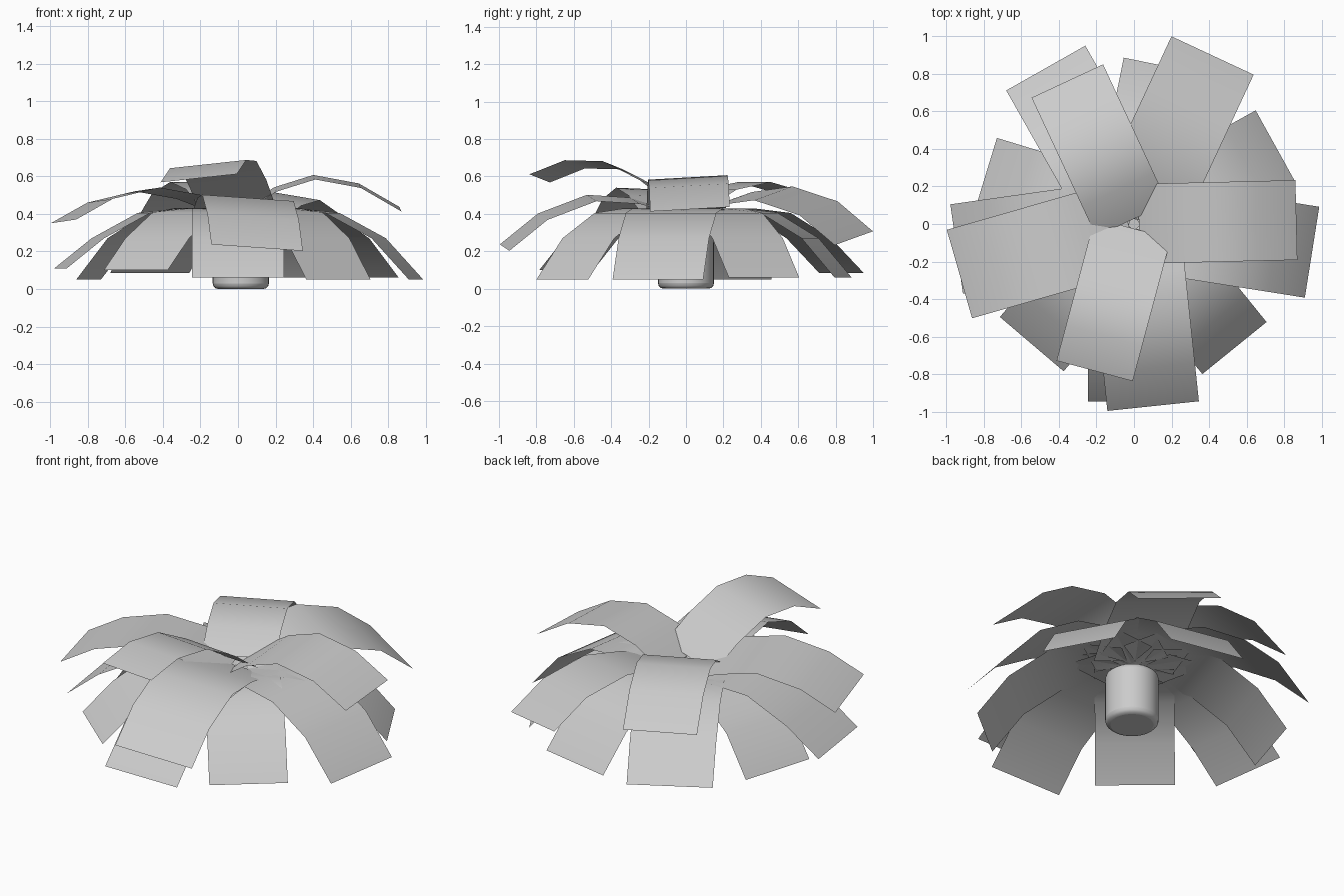
import bpy, bmesh, math
from mathutils import Vector

if "Cube" in bpy.data.objects:
    bpy.data.objects.remove(bpy.data.objects["Cube"])


def leaf(name, azimuth, reach, width, profile, tip_z, roll=0.0):
    """Arched flat strip; profile holds (fraction of reach, height), tip added last."""
    a = math.radians(azimuth)
    out = Vector((math.cos(a), math.sin(a), 0))
    side = Vector((-math.sin(a), math.cos(a), 0))
    bm = bmesh.new()
    rows = []
    for f, z in profile + [(1.0, tip_z)]:
        row = []
        for s in (-1, 1):
            p = out * (f * reach) + side * (s * width / 2)
            p.z = z + s * roll
            row.append(bm.verts.new(p))
        rows.append(row)
    for r0, r1 in zip(rows, rows[1:]):
        bm.faces.new((r0[0], r1[0], r1[1], r0[1]))
    for f in bm.faces:
        f.smooth = True
    mesh = bpy.data.meshes.new(name)
    bm.to_mesh(mesh)
    bm.free()
    ob = bpy.data.objects.new(name, mesh)
    bpy.context.collection.objects.link(ob)
    return ob


# Rounded stem base
bpy.ops.mesh.primitive_cylinder_add(vertices=32, radius=0.15, depth=0.32,
                                    location=(0.015, 0.0, 0.16))
stem = bpy.context.object
stem.name = "stem"
bev = stem.modifiers.new("bevel", 'BEVEL')
bev.width = 0.03
bev.segments = 3
bev.limit_method = 'ANGLE'
bpy.ops.object.shade_smooth_by_angle(angle=math.radians(40))

# Lower ring of drooping leaves: azimuth, reach, width, tip height
low = [(0.03, 0.38), (0.29, 0.43), (0.53, 0.405), (0.79, 0.27)]
lower = [(-90, 0.945, 0.49, 0.06), (-51, 0.85, 0.44, 0.05),
         (-9, 0.96, 0.49, 0.05), (29, 0.86, 0.43, 0.06),
         (78.5, 0.857, 0.46, 0.06), (119.5, 0.954, 0.484, 0.085),
         (163, 0.832, 0.45, 0.05), (188, 0.954, 0.48, 0.11),
         (229.6, 0.84, 0.446, 0.10)]
for i, (az, r, w, z) in enumerate(lower):
    leaf(f"lower_leaf_{i + 1}", az, r, w, low, z)

# Middle ring of three long leaves
leaf("middle_leaf_1", -84, 0.975, 0.49,
     [(0.03, 0.40), (0.28, 0.47), (0.52, 0.485), (0.79, 0.385)], 0.22, -0.017)
leaf("middle_leaf_2", 65, 0.99, 0.483,
     [(0.03, 0.40), (0.28, 0.48), (0.52, 0.51), (0.79, 0.43)], 0.27, 0.037)
leaf("middle_leaf_3", 196, 0.967, 0.49,
     [(0.03, 0.40), (0.28, 0.49), (0.52, 0.53), (0.79, 0.47)], 0.36, 0.01)

# Top ring of three raised leaves
leaf("top_leaf_1", -105, 0.81, 0.42,
     [(0.03, 0.43), (0.25, 0.56), (0.50, 0.66), (0.76, 0.665)], 0.59, 0.022)
leaf("top_leaf_2", 1.4, 0.865, 0.425,
     [(0.03, 0.42), (0.23, 0.53), (0.47, 0.595), (0.75, 0.55)], 0.425, 0.012)
leaf("top_leaf_3", 115, 0.84, 0.42,
     [(0.03, 0.43), (0.24, 0.53), (0.48, 0.57), (0.75, 0.51)], 0.36)
